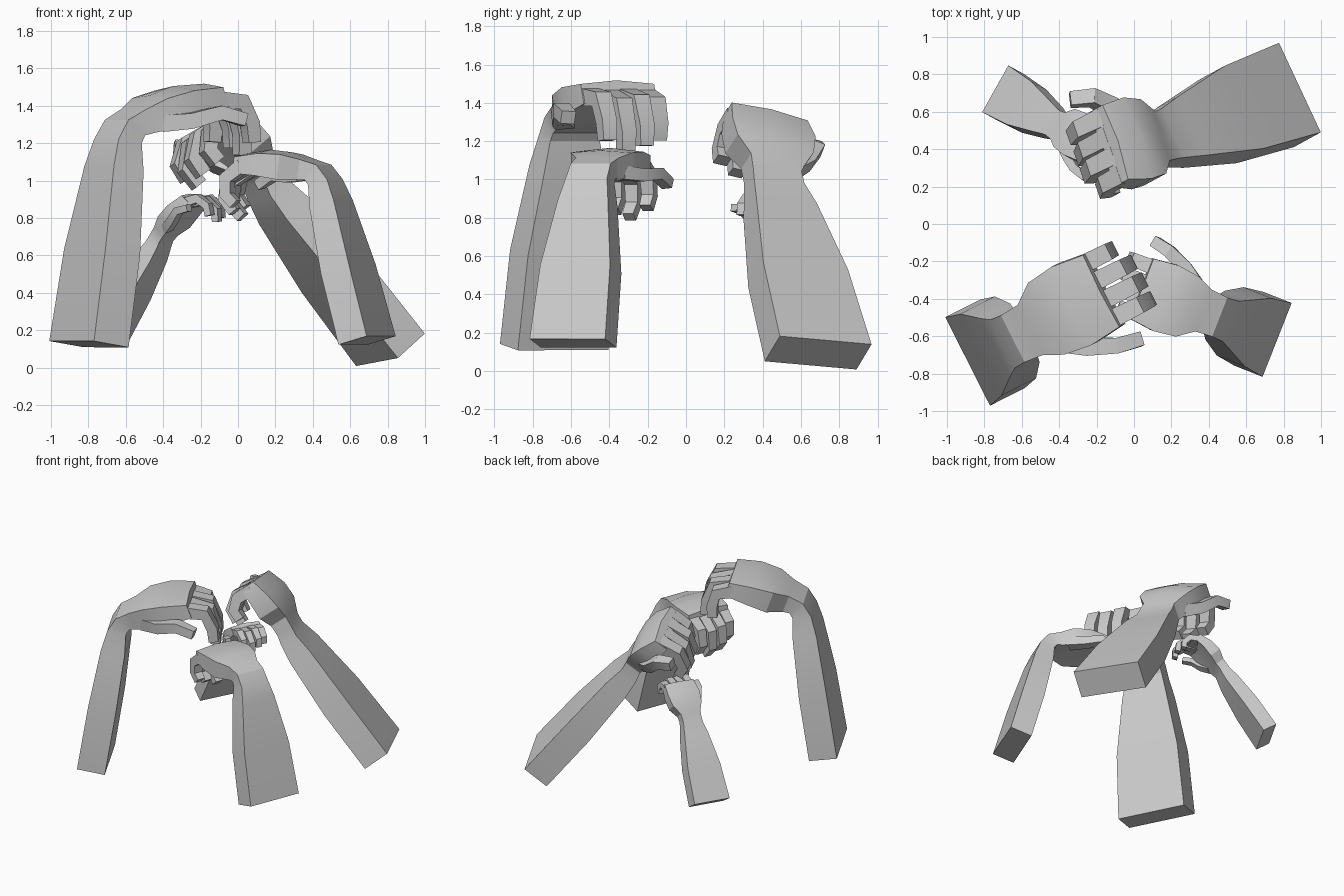
import bpy, bmesh, math
from mathutils import Vector as V

if "Cube" in bpy.data.objects:
    bpy.data.objects.remove(bpy.data.objects["Cube"])


def loft(bm, rings):
    """Skin a closed tube through equal-sized rings and cap the ends."""
    loops = [[bm.verts.new(p) for p in r] for r in rings]
    k = len(loops[0])
    for a, b in zip(loops, loops[1:]):
        for i in range(k):
            j = (i + 1) % k
            bm.faces.new((a[i], a[j], b[j], b[i]))
    bm.faces.new(loops[0])
    bm.faces.new(loops[-1])


def slab(c, side, up, lo, hi, half, arch):
    """Six-point cross-section: flat box with an arched back."""
    mid = (lo + hi) / 2
    pts = [(lo, half), (mid, half + arch), (hi, half), (hi, -half), (mid, -half + arch), (lo, -half)]
    return [c + side * x + up * y for x, y in pts]


def digit(bm, pts, side, w, t):
    """Box-section finger swept along its joints, slightly tapering."""
    rings = []
    for i, p in enumerate(pts):
        d = (pts[min(i + 1, len(pts) - 1)] - pts[max(i - 1, 0)]).normalized()
        s = (side - d * side.dot(d)).normalized()
        up = s.cross(d)
        k = 1 - 0.08 * i
        rings.append([p + s * (w * k * a) + up * (t * k * b)
                      for a, b in ((-1, 1), (1, 1), (1, -1), (-1, -1))])
    loft(bm, rings)


# forearm: distance, half thickness, half width
FOREARM = [(0, .105, .265), (.5, .105, .245), (.95, .09, .175), (1.1, .07, .145)]
# palm: distance, height, half thickness, width limits, arch
PALM = [(.08, .02, .068, -.15, .15, .0), (.2, .022, .085, -.23, .2, .015),
        (.36, .02, .075, -.25, .22, .025), (.54, -.005, .055, -.23, .2, .02)]
# fingers: sideways offset, length factor, curl offset
FINGERS = [(.145, 1.0, -4), (.035, 1.15, 4), (-.075, 1.05, 0), (-.185, .85, 6)]
THUMB = [(.16, .13, -.02), (.29, .22, -.05), (.44, .285, -.06), (.55, .31, -.14)]


def arm_with_hand(name, base, axis, side, s, bend, curls, yaw=0, reach=1, finger=1):
    bm = bmesh.new()
    base, a = V(base), V(axis).normalized()
    v = V(side)
    v = (v - a * v.dot(a)).normalized()
    n = v.cross(a)
    b = math.radians(bend)

    def turned(r):
        return a * math.cos(r) - n * math.sin(r), n * math.cos(r) + a * math.sin(r)

    u, up = turned(b)
    wrist = base + (a * 1.17 - n * .05 * math.sin(b)) * s

    # forearm, bent wrist and palm in one skin
    rings = [slab(base + a * d * s, v, n, -w * s, w * s, t * s, 0) for d, t, w in FOREARM]
    mid_up = turned(b / 2)[1]
    rings.append(slab(wrist + mid_up * .015 * s, v, mid_up, -.14 * s, .14 * s, .065 * s, 0))
    y = math.radians(yaw)
    u, v = u * math.cos(y) + v * math.sin(y), v * math.cos(y) - u * math.sin(y)
    for d, h, t, lo, hi, arch in PALM:
        rings.append(slab(wrist + (u * d * reach + up * h) * s, v, up,
                          lo * s, hi * s, t * s, arch * s))
    loft(bm, rings)

    # four curled fingers
    for off, length, extra in FINGERS:
        p = wrist + (u * .48 * reach + v * off) * s
        pts = [p]
        for seg, c in zip((.17, .13, .10), curls):
            r = math.radians(c + extra)
            p = p + (u * math.cos(r) - up * math.sin(r)) * seg * length * finger * s
            pts.append(p)
        digit(bm, pts, v, .05 * s, .047 * s)

    # thumb
    digit(bm, [wrist + (u * x * reach + v * y + up * z) * s for x, y, z in THUMB],
          v, .05 * s, .045 * s)

    bmesh.ops.recalc_face_normals(bm, faces=bm.faces)
    me = bpy.data.meshes.new(name)
    bm.to_mesh(me)
    bm.free()
    ob = bpy.data.objects.new(name, me)
    bpy.context.collection.objects.link(ob)
    bpy.context.view_layer.objects.active = ob
    ob.select_set(True)
    bpy.ops.object.shade_smooth_by_angle(angle=math.radians(25))
    ob.select_set(False)


arm_with_hand("front_left_arm", (-.797, -.688, .125), (.14, .07, .98), (.45, -.89, 0),
              1.0, 61, (28, 88, 108), reach=.97)
arm_with_hand("front_right_arm", (.69, -.59, .145), (-.25, .10, .95), (.366, .93, 0),
              .8, 67, (38, 90, 135), reach=.95)
arm_with_hand("back_right_arm", (.815, .69, .095), (-.685, -.24, .895), (-.42, .9, -.08),
              1.0, -2, (82, 125, 175), yaw=10, reach=.76, finger=.9)
arm_with_hand("back_left_arm", (-.70, .70, .16), (.32, -.19, .58), (-.48, -.88, 0),
              .54, 10, (35, 85, 130), reach=1.0)
